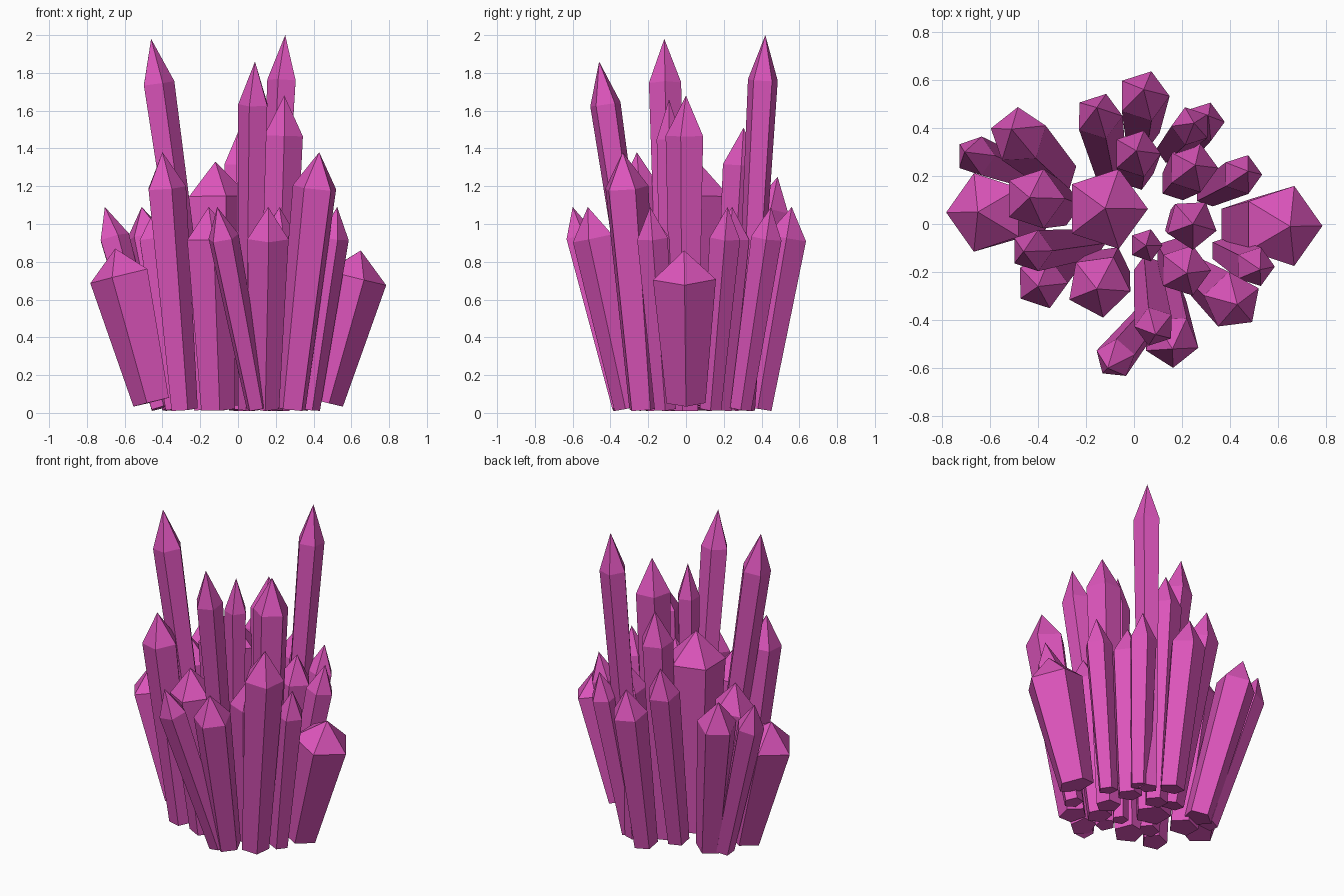
import bpy, bmesh, math
from mathutils import Vector

if "Cube" in bpy.data.objects:
    bpy.data.objects.remove(bpy.data.objects["Cube"])

mat = bpy.data.materials.new("magenta_crystal")
mat.diffuse_color = (0.72, 0.09, 0.5, 1)
mat.use_nodes = True
mat.node_tree.nodes["Principled BSDF"].inputs["Base Color"].default_value = mat.diffuse_color
SIDES = 5


def crystal(name, height, tip_x, tip_y, base_x, base_y, r, phase=0, taper=0.7, lift=0.01):
    """Five-sided shaft, widening upwards, with a pointed cap, leaning base -> tip."""
    lean = math.hypot(tip_x - base_x, tip_y - base_y)
    base_r = r * taper
    base = Vector((base_x, base_y, lift + base_r * lean / math.hypot(lean, height)))
    tip = Vector((tip_x, tip_y, height))
    axis = tip - base
    cap = 0.08 + 0.08 * axis.length
    shoulder = tip - axis.normalized() * cap
    turn = Vector((0, 0, 1)).rotation_difference(axis)

    bm = bmesh.new()

    def ring(center, radius):
        verts = []
        for i in range(SIDES):
            a = math.radians(phase) + math.tau * i / SIDES
            offset = turn @ Vector((radius * math.cos(a), radius * math.sin(a), 0))
            verts.append(bm.verts.new(center + offset))
        return verts

    low, high = ring(base, base_r), ring(shoulder, r)
    apex = bm.verts.new(tip)
    bm.faces.new(low[::-1])
    for i in range(SIDES):
        j = (i + 1) % SIDES
        bm.faces.new((low[i], low[j], high[j], high[i]))
        bm.faces.new((high[i], high[j], apex))
    mesh = bpy.data.meshes.new(name)
    bm.to_mesh(mesh)
    bm.free()
    mesh.materials.append(mat)
    bpy.context.collection.objects.link(bpy.data.objects.new(name, mesh))


# Thick crystals: height, tip x y, base x y, radius, phase
thick = [
    (0.87, -0.65, 0.05, -0.45, 0.04, 0.172, 36),
    (0.86, 0.65, -0.01, 0.45, 0.0, 0.175),
    (1.33, -0.12, 0.065, -0.1, 0.05, 0.175),
]
for row in thick:
    crystal("thick_crystal", *row, taper=0.62, lift=0.035)

# Tall crystals, same columns
tall = [
    (1.98, -0.46, -0.115, -0.18, -0.08, 0.09),
    (2.0, 0.25, 0.42, 0.15, 0.31, 0.083, 36),
    (1.86, 0.09, -0.46, 0.06, -0.19, 0.085, 36),
    (1.68, 0.245, 0.0, 0.2, 0.0, 0.108, -15),
    (1.66, 0.05, -0.09, 0.04, -0.08, 0.07),
    (1.51, 0.01, 0.305, 0.01, 0.21, 0.102),
    (1.38, 0.43, -0.335, 0.28, -0.225, 0.122, 25),
    (1.38, -0.4, -0.26, -0.29, -0.16, 0.11),
    (1.25, -0.155, 0.485, -0.1, 0.23, 0.1),
]
for row in tall:
    crystal("tall_crystal", *row)

# Short outer crystals of about equal height: tip x y, base x y, radius, phase
short = [
    (-0.155, -0.27, -0.11, -0.18, 0.135, -10),
    (-0.11, -0.6, 0.1, -0.34, 0.085, 13),
    (0.16, -0.52, 0.14, -0.3, 0.115, -15),
    (-0.705, 0.3, -0.41, 0.19, 0.085),
    (-0.51, 0.395, -0.32, 0.21, 0.122, 20),
    (0.255, 0.245, 0.18, 0.17, 0.107),
    (0.475, 0.22, 0.31, 0.13, 0.085),
    (0.04, 0.56, 0.03, 0.38, 0.11),
    (0.31, 0.45, 0.2, 0.29, 0.085),
    (0.22, -0.205, 0.16, -0.13, 0.11),
    (0.525, -0.19, 0.375, -0.11, 0.085),
    (-0.435, 0.11, -0.31, 0.08, 0.13),
]
for row in short:
    crystal("short_crystal", 1.09, *row)
